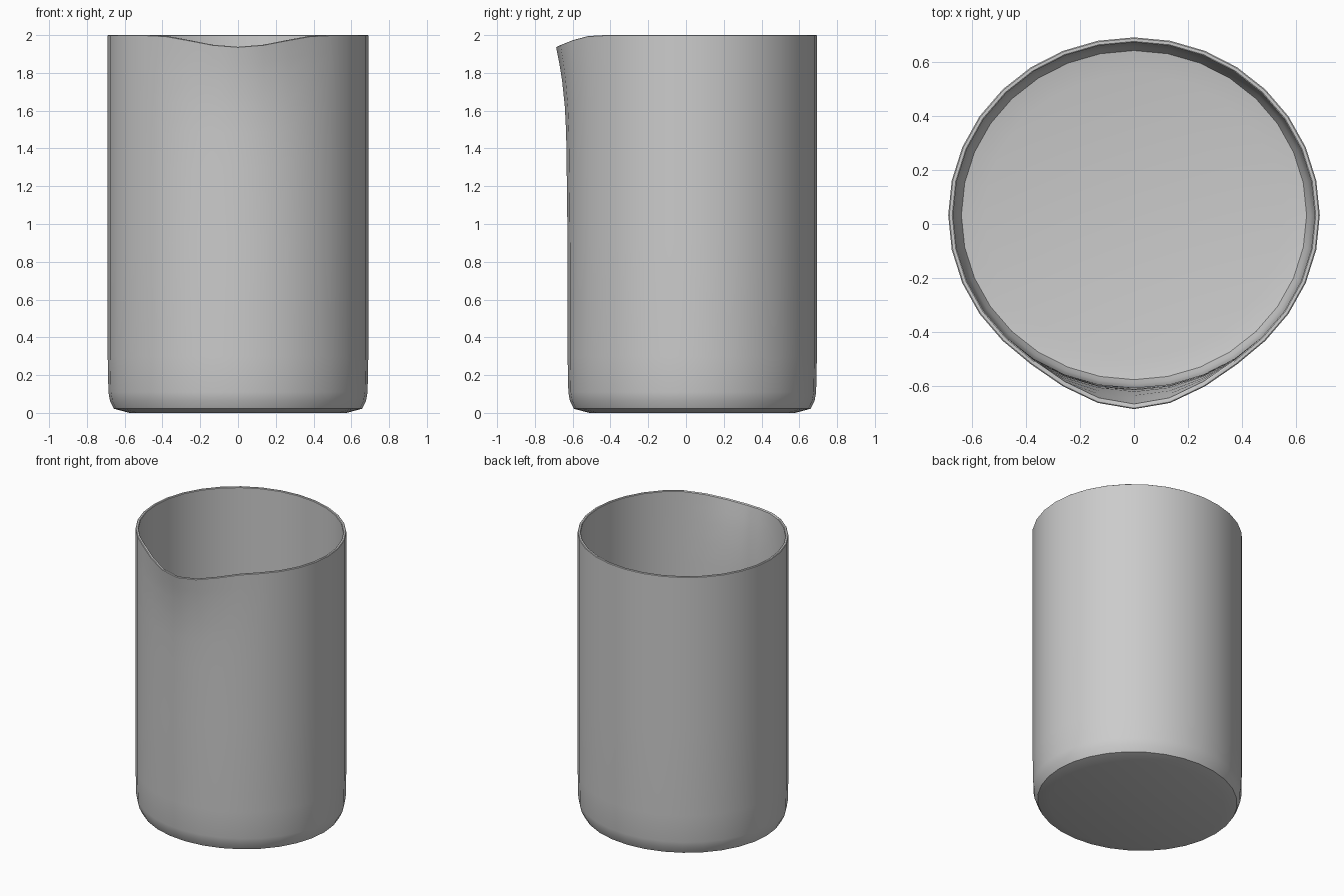
import bpy, bmesh, math

if "Cube" in bpy.data.objects:
    bpy.data.objects.remove(bpy.data.objects["Cube"])

N = 32                      # sides
RX, RY, CY = 0.69, 0.66, 0.033
WALL = 0.019

bm = bmesh.new()


def ring(inset, z, thickness=0.0):
    """One oval ring; its front is pulled into the pouring spout near the top."""
    pull = 0.061 * (0.22 * max(0, (z - 0.9) / 1.1) + 0.78 * max(0, (z - 1.45) / 0.55) ** 2.2)
    drop = 0.062 * max(0, (z - 1.3) / 0.7)
    verts = []
    for i in range(N):
        a = 2 * math.pi * i / N
        d = abs((a - 1.5 * math.pi + math.pi) % (2 * math.pi) - math.pi)
        w = (0.5 + 0.5 * math.cos(math.pi * d / 0.72)) if d < 0.72 else 0.0
        r = inset + thickness
        x = (RX - r) * math.cos(a)
        y = CY + (RY - r) * math.sin(a) - pull * w
        verts.append(bm.verts.new((x, y, z - drop * w)))
    return verts


# Outer wall from the base up, over the rim, then down the inside
outer = [(0.115, 0.0), (0.033, 0.022), (0.012, 0.065), (0.004, 0.11), (0.0, 0.3),
         (0.0, 0.9), (0.0, 1.3), (0.0, 1.5), (0.0, 1.65), (0.0, 1.8), (0.0, 1.9), (0.0, 1.997)]
inner = [(0.0, 1.997), (0.0, 1.9), (0.0, 1.8), (0.0, 1.65), (0.0, 1.5), (0.0, 1.3), (0.0, 0.9),
         (0.0, 0.3), (0.006, 0.11), (0.014, 0.07), (0.03, 0.035), (0.115, 0.02)]
rings = [ring(r, z) for r, z in outer]
rings.append(ring(0.004, 2.0))
rings.append(ring(WALL - 0.004, 2.0))
rings += [ring(r, z, WALL) for r, z in inner]

for lo, hi in zip(rings, rings[1:]):
    for i in range(N):
        j = (i + 1) % N
        bm.faces.new((lo[i], lo[j], hi[j], hi[i]))

# Base underside and inside floor
bm.faces.new(rings[0][::-1])
bm.faces.new(rings[-1])
bmesh.ops.recalc_face_normals(bm, faces=bm.faces)

mesh = bpy.data.meshes.new("beaker")
bm.to_mesh(mesh)
bm.free()
beaker = bpy.data.objects.new("beaker", mesh)
bpy.context.collection.objects.link(beaker)
bpy.context.view_layer.objects.active = beaker
beaker.select_set(True)
bpy.ops.object.shade_smooth_by_angle(angle=math.radians(35))
